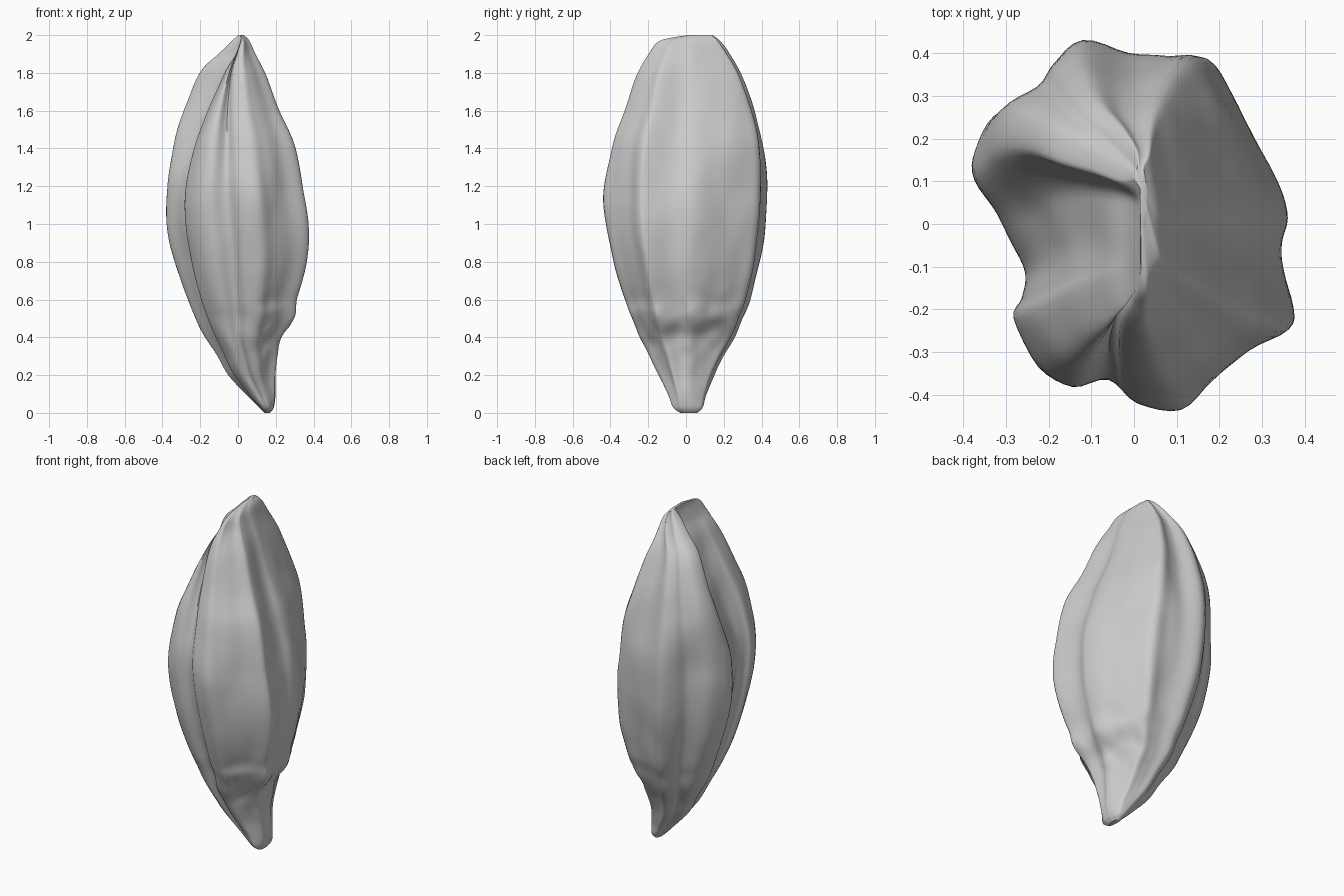
import bpy
import bmesh
import math
from mathutils import Vector, noise

default = bpy.data.objects.get("Cube")
if default:
    bpy.data.objects.remove(default, do_unlink=True)


def smooth(low, high, value):
    t = max(0.0, min(1.0, (value - low) / (high - low)))
    return t * t * (3 - 2 * t)


def spline(points, steps, closed):
    """Catmull-Rom interpolation through points of any dimension."""
    points = [Vector(p) / 100 for p in points]
    count = len(points)

    def pick(i):
        return points[i % count] if closed else points[max(0, min(count - 1, i))]

    result = []
    for i in range(count if closed else count - 1):
        a, b, c, d = (pick(i + k) for k in (-1, 0, 1, 2))
        for s in range(steps):
            t = s / steps
            result.append(0.5 * (2 * b + (c - a) * t
                                 + (2 * a - 5 * b + 4 * c - d) * t ** 2
                                 + (3 * b - a - 3 * c + d) * t ** 3))
    if not closed:
        result.append(points[-1])
    return result


# Ribbed cross-section at the widest height, in hundredths
SECTION = [
    (36, 2), (34, 10), (29, 20), (23, 32), (18, 40), (9, 40), (0, 41),
    (-11, 44), (-18, 38), (-22, 31), (-32, 26), (-37, 18), (-37, 11),
    (-32, 3), (-28, -4), (-25, -11), (-26, -17), (-28, -22), (-22, -33),
    (-14, -38), (-5, -36), (2, -42), (12, -43), (19, -37), (27, -30),
    (36, -25), (37, -20), (35, -10), (35, -4)]

# Height, side limits in x, limits in y, furrow depth, in hundredths
ROWS = [
    (200, 0, 3, 1, 14, 90), (197, -3, 6, -14, 18, 95),
    (190, -10, 9, -20, 23, 90), (180, -19, 13, -25, 28, 70),
    (160, -27, 20, -32, 35, 36), (140, -33, 28, -39, 40, 18),
    (120, -37, 34, -44, 43, 4), (100, -37, 37, -43, 42, 0),
    (80, -33, 36, -39, 39, 0), (60, -26, 31, -33, 34, 0),
    (50, -22, 29, -29, 30, 0), (40, -17, 23, -25, 26, 0),
    (30, -11, 21, -20, 20, 0), (20, -5, 20, -15, 15, 0),
    (10, 4, 20, -10, 11, 0), (3, 11, 19, -7, 9, 0), (0, 14, 17, -3, 6, 0)]

section = [(p.x / 0.37, p.y / 0.44) for p in spline(SECTION, 4, True)]
rows = spline(ROWS, 8, False)


def husk_point(u, v, row):
    z, left, right, front, back, furrow = row
    # Ribs soften into an oval toward the pointed base
    angle = math.atan2(v, u)
    oval = 0.7 * smooth(0.25, 0.0, z)
    u += (math.cos(angle) - u) * oval
    v += (math.sin(angle) - v) * oval
    # The germ on the left side is narrower than the husk around it
    v *= 1 - 0.12 * smooth(0.0, 0.9, u) * smooth(0.5, 0.25, z) * smooth(0.0, 0.2, z)
    # The furrow flattens the right side toward the tip
    side = smooth(0.0, 0.7, -u)
    if u < 0:
        u *= 1 - furrow * smooth(0.3, 0.0, v)
    # The lobe behind the furrow keeps to the back
    v += 0.3 * smooth(1.2, 1.8, z) * side * smooth(-0.4, 0.3, v) * max(0.0, 1 - v)
    # The shoulders are fuller than the middle
    swell = 0.12 * smooth(1.15, 1.5, z) * smooth(2.0, 1.75, z)
    swell = 1 + swell * math.sin(2 * angle) ** 2
    x = (left + right) / 2 + u * swell * (right - left) / 2
    y = (front + back) / 2 + v * swell * (back - front) / 2
    # Long faint creases, with stronger wrinkles round the germ
    bump = 0.007 * noise.noise(Vector((x * 9, y * 9, z * 4)))
    germ = smooth(0.2, 0.4, z) * smooth(0.75, 0.5, z) * smooth(0.0, 0.6, u)
    bump += 0.012 * germ * noise.noise(Vector((x * 8, y * 14, z * 11)))
    bump *= smooth(0.0, 0.2, z) * smooth(2.0, 1.85, z)
    return (x + bump * math.cos(angle), y + bump * math.sin(angle),
            max(0.0, min(2.0, z)))


# Grain husk: rings lofted from tip to base
bm = bmesh.new()
rings = [[bm.verts.new(husk_point(u, v, row)) for u, v in section] for row in rows]
count = len(section)
for upper, lower in zip(rings, rings[1:]):
    for i in range(count):
        j = (i + 1) % count
        bm.faces.new((upper[i], lower[i], lower[j], upper[j]))

# Closed tip and base
for ring in (rings[0], rings[-1]):
    middle = sum((v.co for v in ring), Vector()) / count
    hub = bm.verts.new(middle)
    for i in range(count):
        bm.faces.new((ring[i], ring[(i + 1) % count], hub))
bmesh.ops.recalc_face_normals(bm, faces=bm.faces)

mesh = bpy.data.meshes.new("grain_husk")
bm.to_mesh(mesh)
bm.free()
husk = bpy.data.objects.new("grain_husk", mesh)
bpy.context.collection.objects.link(husk)

# Plain grey surface
grey = bpy.data.materials.new("light_grey")
grey.use_nodes = True
colour = (0.6, 0.6, 0.6, 1)
grey.diffuse_color = colour
grey.node_tree.nodes["Principled BSDF"].inputs["Base Color"].default_value = colour
mesh.materials.append(grey)

bpy.context.view_layer.objects.active = husk
husk.select_set(True)
bpy.ops.object.shade_smooth_by_angle(angle=math.radians(50))
